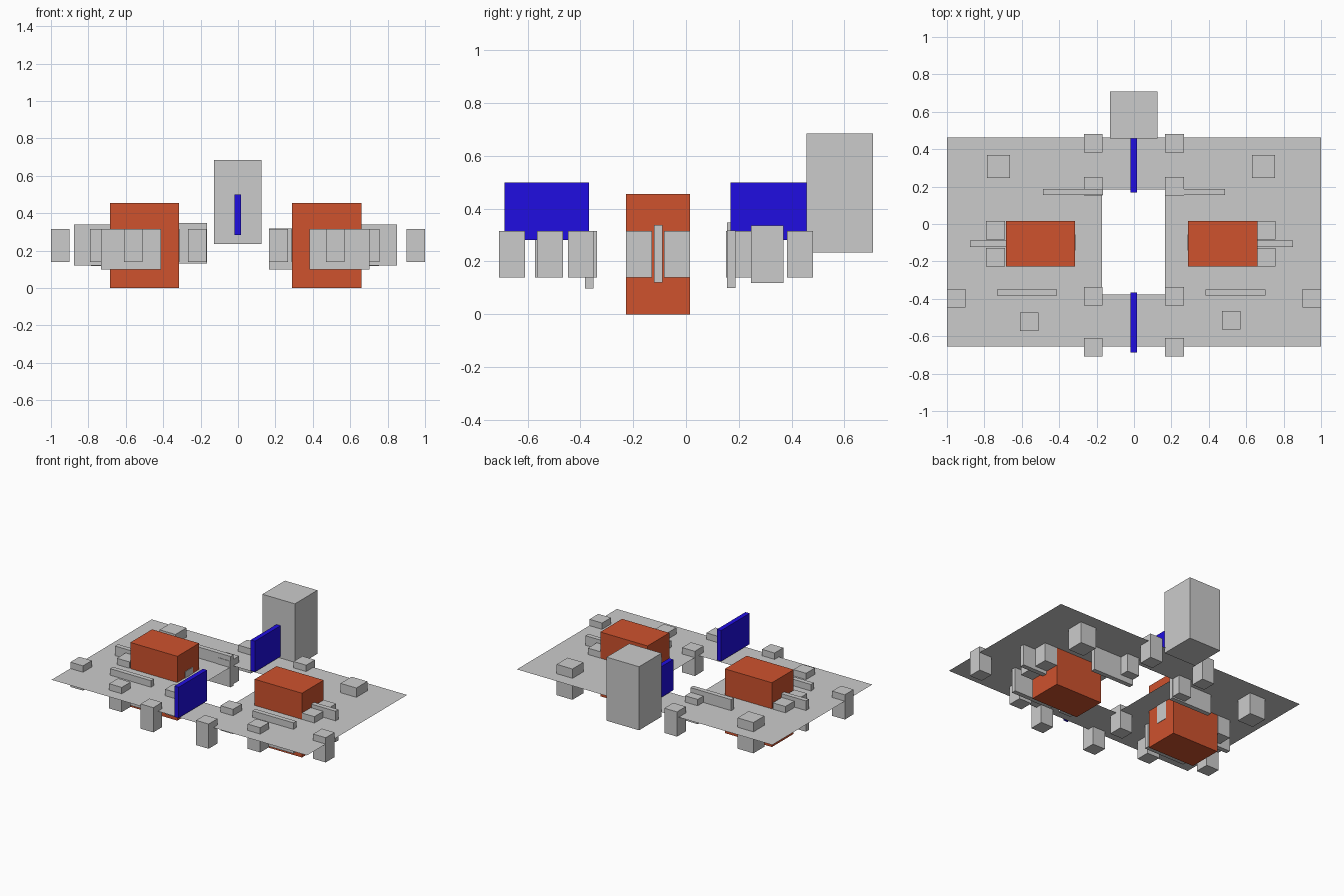
import bpy, bmesh

if "Cube" in bpy.data.objects:
    bpy.data.objects.remove(bpy.data.objects["Cube"])


def material(name, rgb):
    m = bpy.data.materials.new(name)
    m.diffuse_color = (*rgb, 1)
    m.use_nodes = True
    m.node_tree.nodes["Principled BSDF"].inputs["Base Color"].default_value = m.diffuse_color
    return m


def add_mesh(name, bm, mat=None):
    me = bpy.data.meshes.new(name)
    bm.to_mesh(me)
    bm.free()
    ob = bpy.data.objects.new(name, me)
    bpy.context.collection.objects.link(ob)
    if mat:
        me.materials.append(mat)
    return ob


def box(name, x, y, z, mat=None):
    """Box from (min, max) pairs on each axis."""
    bm = bmesh.new()
    bmesh.ops.create_cube(bm, size=1)
    for v in bm.verts:
        v.co = [r[0] if c < 0 else r[1] for c, r in zip(v.co, (x, y, z))]
    return add_mesh(name, bm, mat)


orange = material("orange", (0.62, 0.085, 0.027))
blue = material("blue", (0.014, 0.004, 0.75))

# Thin deck with a rectangular opening: 3 x 3 grid without the middle cell
xs, ys = (-1, -0.17, 0.167, 1), (-0.656, -0.377, 0.185, 0.463)
bm = bmesh.new()
grid = [[bm.verts.new((x, y, 0.27)) for x in xs] for y in ys]
for j in range(3):
    for i in range(3):
        if (i, j) != (1, 1):
            bm.faces.new((grid[j][i], grid[j][i + 1], grid[j + 1][i + 1], grid[j + 1][i]))
add_mesh("deck", bm)

# Tall tower at the back and blue dividing panels on the centre line
box("tower", (-0.128, 0.126), (0.456, 0.708), (0.234, 0.684))
box("front_panel", (-0.018, 0.015), (-0.687, -0.367), (0.282, 0.5), blue)
box("back_panel", (-0.018, 0.015), (0.168, 0.456), (0.282, 0.5), blue)

# Large orange blocks
BLOCK_Y = (-0.227, 0.016)
box("left_block", (-0.684, -0.316), BLOCK_Y, (0, 0.455), orange)
box("right_block", (0.29, 0.66), BLOCK_Y, (0, 0.455), orange)

# Small posts: x start, y start, all the same size
S, POST_Z = 0.099, (0.14, 0.315)
posts = [(-1, -0.447), (0.901, -0.447), (-0.609, -0.572), (0.47, -0.564)]
posts += [(x, y) for x in (-0.267, 0.167) for y in (-0.708, -0.436, 0.152, 0.383)]
posts += [(x, y) for x in (-0.79, 0.658) for y in (-0.227, -0.083)]
for x, y in posts:
    box("post", (x, x + S), (y, y + S), POST_Z)

# Narrow posts that just break through the inner faces of the orange blocks
for x in (-0.412, 0.287):
    box("inner_post", (x, x + S), (-0.141, -0.055), POST_Z)

# Wider back cabinets
for x in (-0.787, 0.63):
    box("cabinet", (x, x + 0.124), (0.247, 0.37), (0.118, 0.336))

# Upright planks: x start, y start, z start
for x, y, z in ((-0.733, -0.383, 0.098), (0.382, -0.383, 0.098),
                (-0.486, 0.155, 0.13), (0.167, 0.155, 0.099),
                (-0.877, -0.122, 0.12), (0.53, -0.122, 0.12)):
    box("plank", (x, x + 0.32), (y, y + 0.033), (z, z + 0.218))
